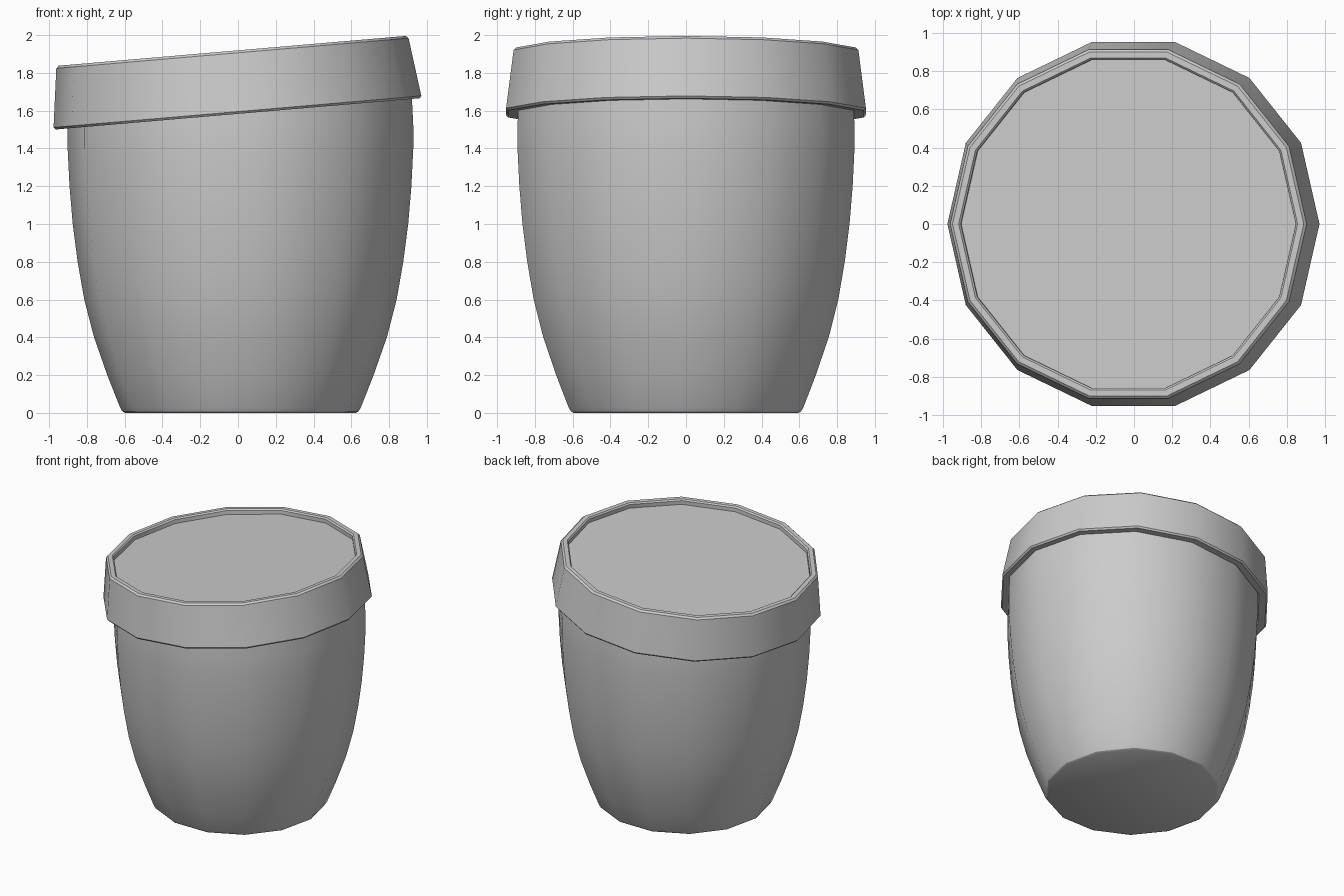
import bpy, bmesh
from math import cos, sin, pi, radians
from mathutils import Matrix

SIDES = 14

if "Cube" in bpy.data.objects:
    bpy.data.objects.remove(bpy.data.objects["Cube"], do_unlink=True)

# Single matte grey
grey = bpy.data.materials.new("matte_grey")
grey.use_nodes = True
GREY = (0.6, 0.6, 0.6, 1)
grey.diffuse_color = GREY
grey.node_tree.nodes["Principled BSDF"].inputs["Base Color"].default_value = GREY


def lathe(name, profile, matrix):
    """Turn a (radius, height) profile into a closed faceted solid."""
    bm = bmesh.new()
    rings = [[bm.verts.new((r * cos(2 * pi * i / SIDES), r * sin(2 * pi * i / SIDES), z))
              for i in range(SIDES)] for r, z in profile]
    for low, high in zip(rings, rings[1:]):
        for i in range(SIDES):
            j = (i + 1) % SIDES
            bm.faces.new((low[i], low[j], high[j], high[i]))
    bm.faces.new(rings[0][::-1])
    bm.faces.new(rings[-1])
    mesh = bpy.data.meshes.new(name)
    bm.to_mesh(mesh)
    bm.free()
    mesh.materials.append(grey)
    obj = bpy.data.objects.new(name, mesh)
    obj.matrix_world = matrix
    bpy.context.collection.objects.link(obj)
    bpy.ops.object.select_all(action="DESELECT")
    obj.select_set(True)
    bpy.context.view_layer.objects.active = obj
    bpy.ops.object.shade_smooth_by_angle(angle=radians(30))
    return obj


# Curved pot body with a chamfered foot
lathe("pot_body", [
    (0.61, 0), (0.625, 0.008), (0.638, 0.03), (0.705, 0.2), (0.775, 0.4),
    (0.827, 0.6), (0.862, 0.8), (0.888, 1.0), (0.905, 1.2), (0.915, 1.4),
    (0.915, 1.52), (0.905, 1.72),
], Matrix.Translation((0.013, 0, 0)))

# Tapered, tilted lid with a raised rim around a sunken top
lathe("lid", [
    (0.90, 0.03), (0.915, 0), (0.967, 0), (0.977, 0.012), (0.936, 0.322),
    (0.922, 0.335), (0.89, 0.335), (0.88, 0.325), (0.88, 0.295),
], Matrix.Translation((-0.002, 0, 1.583)) @ Matrix.Rotation(radians(-4.9), 4, "Y"))
